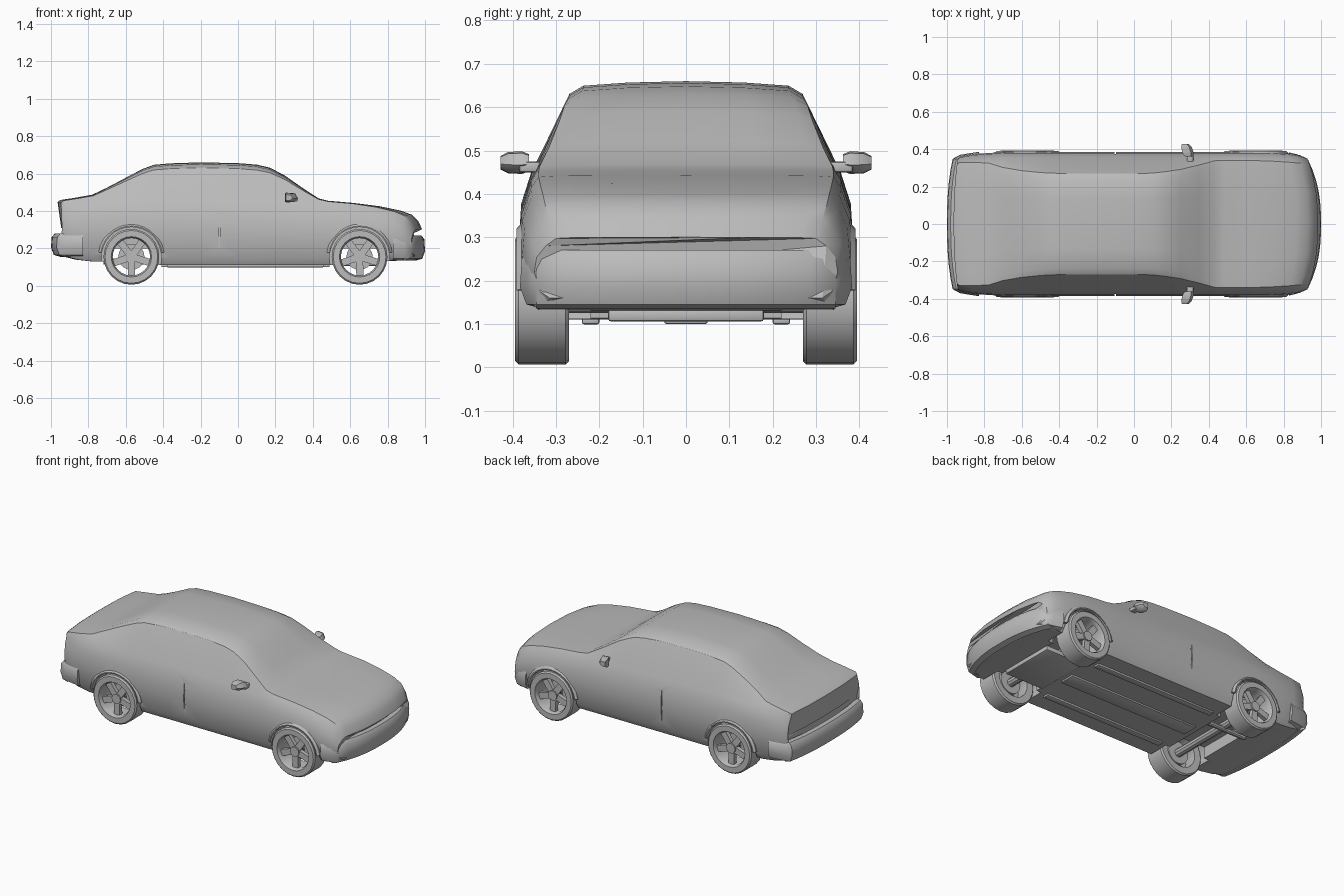
import bpy, bmesh, math
from mathutils import Matrix

if "Cube" in bpy.data.objects:
    bpy.data.objects.remove(bpy.data.objects["Cube"])

grey = bpy.data.materials.new("plain_grey")
grey.use_nodes = True
grey.diffuse_color = (0.5, 0.5, 0.5, 1)
grey.node_tree.nodes["Principled BSDF"].inputs["Base Color"].default_value = grey.diffuse_color


def finish(name, bm, angle=30):
    bmesh.ops.recalc_face_normals(bm, faces=bm.faces)
    mesh = bpy.data.meshes.new(name)
    bm.to_mesh(mesh)
    bm.free()
    mesh.materials.append(grey)
    ob = bpy.data.objects.new(name, mesh)
    bpy.context.collection.objects.link(ob)
    smooth(ob, angle)
    return ob


def smooth(ob, angle):
    bpy.ops.object.select_all(action='DESELECT')
    ob.select_set(True)
    bpy.context.view_layer.objects.active = ob
    bpy.ops.object.shade_smooth_by_angle(angle=math.radians(angle))


def loft(name, rings, closed=False, angle=30):
    """Skin closed rings of points, with end caps unless the loft is a loop."""
    bm = bmesh.new()
    rows = [[bm.verts.new(p) for p in ring] for ring in rings]
    pairs = list(zip(rows, rows[1:])) + ([(rows[-1], rows[0])] if closed else [])
    for a, b in pairs:
        for i in range(len(a)):
            j = (i + 1) % len(a)
            bm.faces.new((a[i], a[j], b[j], b[i]))
    if not closed:
        bm.faces.new(rows[0])
        bm.faces.new(rows[-1])
    return finish(name, bm, angle)


def box(name, centre, size, bevel=0.0):
    bm = bmesh.new()
    bmesh.ops.create_cube(bm, size=1, matrix=Matrix.Translation(centre) @ Matrix.Diagonal((*size, 1)))
    if bevel:
        bmesh.ops.bevel(bm, geom=bm.edges[:], offset=bevel, segments=2, affect='EDGES', profile=0.5)
    return finish(name, bm)


def rod(name, centre, radius, depth, axis='Y', sides=20):
    bm = bmesh.new()
    turn = Matrix.Rotation(math.pi / 2, 4, 'X' if axis == 'Y' else 'Y')
    bmesh.ops.create_cone(bm, cap_ends=True, segments=sides, radius1=radius, radius2=radius,
                          depth=depth, matrix=Matrix.Translation(centre) @ turn)
    return finish(name, bm)


def cut(ob, cutter):
    mod = ob.modifiers.new("cut", 'BOOLEAN')
    mod.operation, mod.object, mod.solver = 'DIFFERENCE', cutter, 'EXACT'
    bpy.context.view_layer.objects.active = ob
    bpy.ops.object.modifier_apply(modifier=mod.name)
    bpy.data.objects.remove(cutter)


def section(x, bottom, w, belt, roof_w, top):
    """Body cross-section; the ends bow in plan toward the corners."""
    d, h = belt - bottom, top - belt
    half = [(.5 * w, bottom), (.90 * w, bottom), (.96 * w, bottom + .12 * d), (w, bottom + .5 * d),
            (.985 * w, bottom + .78 * d), (.925 * w, belt), (roof_w, belt + .86 * h),
            (.88 * roof_w, belt + .95 * h), (.5 * roof_w, belt + .985 * h)]
    ring = [(0, bottom)] + half + [(0, top)] + [(-y, z) for y, z in reversed(half)]
    bow = .07 * max(0, (x - .6) / .4) + .03 * max(0, (-x - .7) / .3)
    return [(x - math.copysign(bow, x) * (abs(y) / .37) ** 2.5, y, z) for y, z in ring]


# Body shell: x, bottom, half width, belt height, roof half width, top
stations = [
    (-.945, .19, .345, .30, .345, .31), (-.965, .19, .35, .43, .32, .448),
    (-.95, .16, .362, .435, .33, .459), (-.87, .14, .374, .442, .33, .471),
    (-.78, .13, .38, .447, .325, .487), (-.70, .13, .384, .449, .302, .525),
    (-.60, .12, .386, .45, .285, .578), (-.51, .115, .386, .45, .276, .625),
    (-.45, .11, .386, .45, .272, .647), (-.36, .11, .386, .45, .27, .655),
    (-.2, .11, .385, .45, .269, .66), (0, .11, .385, .445, .269, .656),
    (.1, .11, .385, .44, .272, .648), (.17, .11, .385, .438, .28, .632),
    (.25, .11, .385, .435, .292, .59), (.35, .11, .385, .432, .316, .52),
    (.43, .11, .386, .432, .338, .468), (.48, .11, .386, .428, .34, .455),
    (.62, .12, .386, .415, .34, .443), (.76, .13, .384, .395, .336, .425),
    (.87, .135, .378, .372, .33, .402), (.93, .14, .37, .35, .325, .38),
    (.965, .145, .36, .32, .315, .345), (.985, .16, .35, .28, .30, .30)]
body = loft("body_shell", [section(*s) for s in stations])

# Wheel wells, open bays between them, and door seams
AXLES = (-.57, .65)
for x in AXLES:
    cut(body, box("bay_cutter", (x, 0, .12), (.25, .5, .16)))
    for s in (-1, 1):
        cut(body, rod("well_cutter", (x, s * .37, .155), .161, .3, sides=32))
for s in (-1, 1):
    cut(body, box("seam_cutter", (-.1, s * .405, .31), (.006, .06, .22)))
smooth(body, 30)


# Bumpers: a rounded profile swept across the car and round its corners
def bumper(name, end, reach, low, high, half_w, bow):
    prof = [(-.05, low), (-.015, low + .01), (0, low + .05), (-.004, high - .02), (-.02, high), (-.05, high)]
    path = [(reach - bow * abs(t / 6) ** 2.5, half_w * t / 6) for t in range(-6, 7)]
    corner, tail = reach - bow - .04, reach - .17
    path = [(tail, -half_w - .038), (corner, -half_w - .022)] + path \
        + [(corner, half_w + .022), (tail, half_w + .038)]
    rings = []
    for i, (px, py) in enumerate(path):
        ends = i in (0, 1, len(path) - 2, len(path) - 1)
        side = math.copysign(1, py)
        rings.append([(end * (px + (0 if ends else d)), py + (side * d if ends else 0), z) for d, z in prof])
    return loft(name, rings, angle=40)


bumper("front_bumper", 1, 1.0, .135, .27, .345, .07)
bumper("rear_bumper", -1, 1.0, .155, .28, .348, .03)


# Wheels: turned tyre, recessed rim and five spokes
def spun(name, cx, cy, side, profile, steps=24):
    rings = []
    for k in range(steps):
        a = 2 * math.pi * k / steps
        rings.append([(cx + r * math.cos(a), cy + side * d, .155 + r * math.sin(a)) for r, d in profile])
    return loft(name, rings, closed=True, angle=35)


TYRE = [(.100, -.061), (.141, -.063), (.149, -.055), (.149, .053), (.141, .061), (.108, .061), (.100, .045)]
for end, x in zip(("rear", "front"), AXLES):
    for name, s in (("left", 1), ("right", -1)):
        tag = f"{end}_{name}"
        y = s * .333
        spun(tag + "_tyre", x, y, s, TYRE)
        rod(tag + "_hub", (x, y + s * .02, .155), .03, .05, sides=12)
        bm = bmesh.new()
        for k in range(5):
            m = Matrix.Translation((x, y + s * .025, .155)) @ Matrix.Rotation(k * math.tau / 5 + .3, 4, 'Y') \
                @ Matrix.Translation((.062, 0, 0)) @ Matrix.Diagonal((.09, .025, .038, 1))
            bmesh.ops.create_cube(bm, size=1, matrix=m)
        finish(tag + "_spokes", bm)
        rod(tag + "_brake_disc", (x, y - s * .03, .155), .07, .015)
    rod(end + "_axle", (x, 0, .15), .025, .64, sides=10)

# Slim arch lips over each wheel
for end, x in zip(("rear", "front"), AXLES):
    for name, s in (("left", 1), ("right", -1)):
        rings = []
        for k in range(15):
            a = math.radians(8 + 164 * k / 14)
            rings.append([(x + r * math.cos(a), s * d, .155 + r * math.sin(a))
                          for r, d in ((.159, .36), (.159, .391), (.165, .391), (.177, .38), (.177, .36))])
        loft(f"{end}_{name}_arch_lip", rings, angle=40)

# Door mirrors on short arms
for name, s in (("left", 1), ("right", -1)):
    box(name + "_mirror_arm", (.30, s * .355, .462), (.035, .06, .025), .006)
    rings = []
    for y, scale in ((.362, .75), (.378, 1), (.41, .95), (.428, .6)):
        rings.append([(.285 + scale * dx - .3 * (y - .38), s * y, .472 + scale * dz) for dx, dz in
                      ((-.025, -.026), (.015, -.024), (.035, -.005), (.02, .022), (-.025, .026))])
    loft(name + "_mirror", rings, angle=40)

# Underside: engine tray, tunnel, rails and exhaust
box("engine_tray", (.65, 0, .12), (.27, .36, .03), .008)
box("transmission_tunnel", (.04, 0, .108), (.9, .1, .016), .005)
for name, s in (("left", 1), ("right", -1)):
    box(name + "_floor_rail", (.04, s * .22, .107), (.84, .04, .016), .005)
rod("exhaust_pipe", (-.42, .1, .13), .016, .6, axis='X', sides=10)
